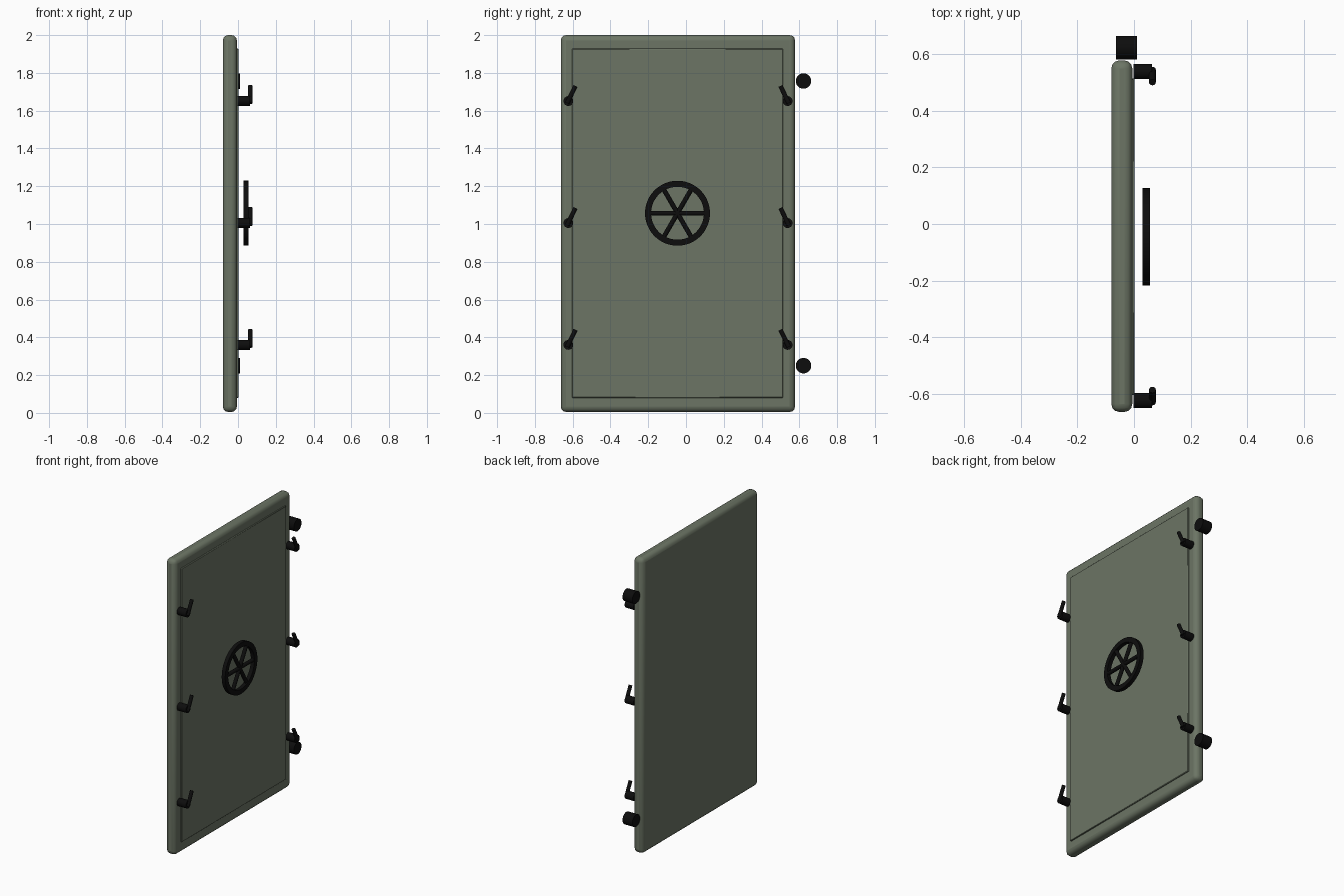
import bpy
import math
from mathutils import Vector

cube = bpy.data.objects.get("Cube")
if cube:
    bpy.data.objects.remove(cube, do_unlink=True)


def material(name, color, rough):
    m = bpy.data.materials.new(name)
    m.use_nodes = True
    m.diffuse_color = color
    bsdf = m.node_tree.nodes["Principled BSDF"]
    bsdf.inputs["Base Color"].default_value = color
    bsdf.inputs["Roughness"].default_value = rough
    return m


GREEN = material("grey green paint", (0.15, 0.178, 0.13, 1), 0.6)
BLACK = material("black iron", (0.004, 0.004, 0.004, 1), 0.6)


def finish(name, mat):
    o = bpy.context.object
    o.name = name
    o.data.materials.append(mat)
    return o


def smooth(o):
    bpy.ops.object.select_all(action="DESELECT")
    o.select_set(True)
    bpy.context.view_layer.objects.active = o
    bpy.ops.object.shade_smooth_by_angle(angle=math.radians(35))


def slab(name, lo, hi, bevel, segments, mat):
    lo, hi = Vector(lo), Vector(hi)
    bpy.ops.mesh.primitive_cube_add(size=1, location=(lo + hi) / 2)
    o = finish(name, mat)
    o.scale = hi - lo
    bpy.ops.object.transform_apply(location=False, rotation=False, scale=True)
    b = o.modifiers.new("rounded edges", "BEVEL")
    b.width = bevel
    b.segments = segments
    smooth(o)
    return o


def rod(name, a, b, radius, mat, sides=24):
    a, b = Vector(a), Vector(b)
    bpy.ops.mesh.primitive_cylinder_add(
        vertices=sides, radius=radius, depth=(b - a).length, location=(a + b) / 2,
        rotation=(b - a).to_track_quat("Z", "Y").to_euler())
    o = finish(name, mat)
    smooth(o)
    return o


# Door leaf and its slightly raised inner panel
slab("door_leaf", (-0.08, -0.663, 0.005), (-0.006, 0.577, 2.0), 0.028, 3, GREEN)
slab("inner_panel", (-0.03, -0.603, 0.08), (0.002, 0.513, 1.928), 0.003, 1, GREEN)

# Hinge barrels beyond the left-hand edge
for name, z in (("lower", 0.25), ("upper", 1.757)):
    rod(name + "_hinge", (-0.063, 0.622, z), (0.01, 0.622, z), 0.041, BLACK, 32)

# Latches: a stub out of the door with a lever leaning inward
for side, y, lean in (("back", 0.538, -1), ("front", -0.623, 1)):
    for level, z in (("lower", 0.36), ("middle", 1.005), ("upper", 1.651)):
        name = f"{side}_{level}_latch"
        rod(name + "_stub", (-0.002, y, z), (0.064, y, z), 0.026, BLACK)
        rod(name + "_lever", (0.065, y - lean * 0.006, z - 0.011),
            (0.065, y + lean * 0.038, z + 0.08), 0.012, BLACK, 16)

# Hand wheel: flat rim swept from a square section, with three crossing bars
HUB = Vector((0.043, -0.045, 1.057))
profile = [(0.14, -0.013), (0.172, -0.013), (0.172, 0.013), (0.14, 0.013)]
STEPS = 48
verts, faces = [], []
for i in range(STEPS):
    a = 2 * math.pi * i / STEPS
    for r, x in profile:
        verts.append((x, r * math.cos(a), r * math.sin(a)))
    for k in range(4):
        n, j = (k + 1) % 4, (i + 1) % STEPS
        faces.append((i * 4 + k, i * 4 + n, j * 4 + n, j * 4 + k))
mesh = bpy.data.meshes.new("wheel_rim")
mesh.from_pydata(verts, [], faces)
mesh.update()
rim = bpy.data.objects.new("wheel_rim", mesh)
rim.location = HUB
bpy.context.collection.objects.link(rim)
mesh.materials.append(BLACK)
smooth(rim)

for i in range(3):
    a = math.pi * i / 3
    arm = Vector((0, math.cos(a), math.sin(a))) * 0.15
    rod(f"wheel_spoke_{i + 1}", HUB - arm, HUB + arm, 0.0125, BLACK, 16)
